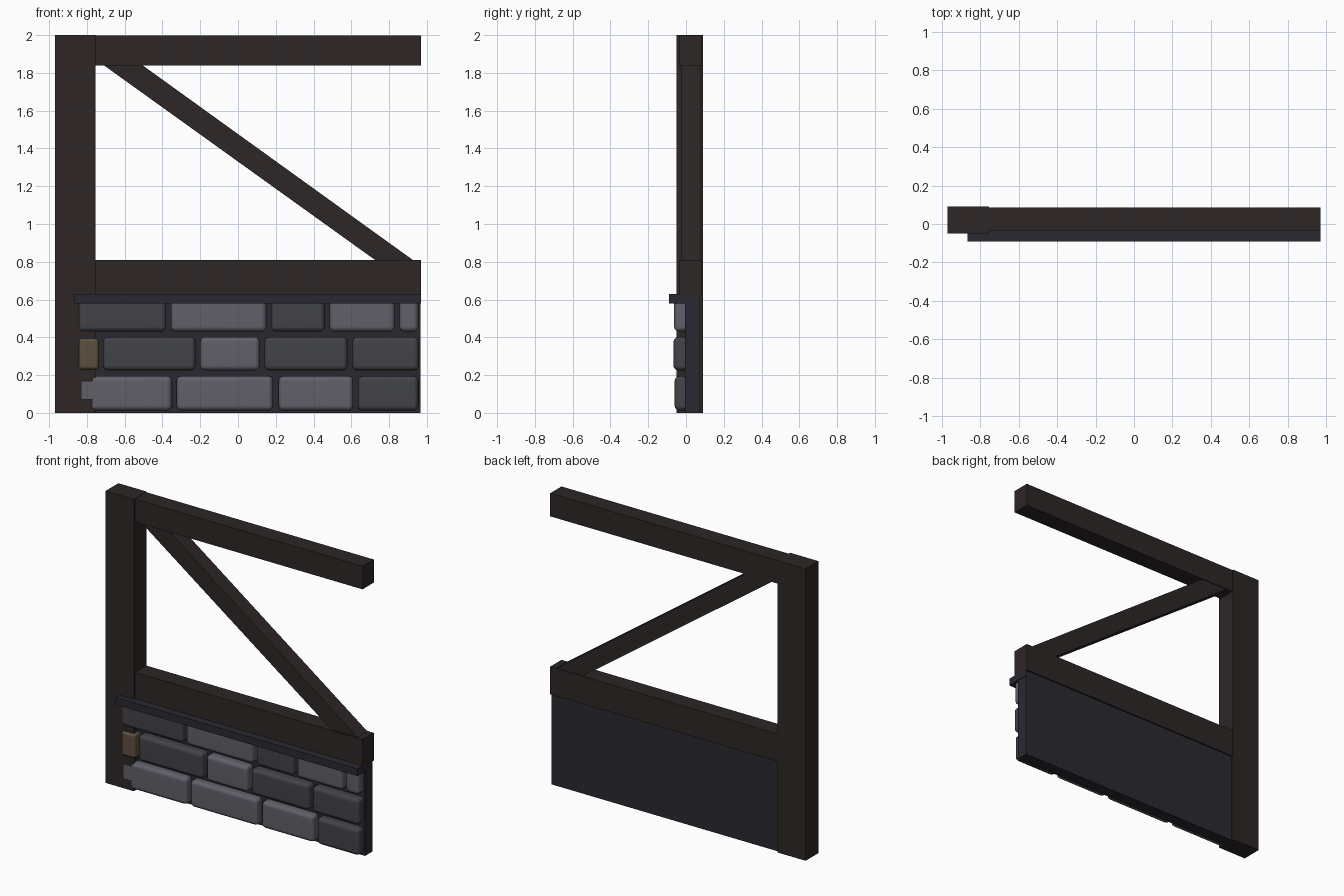
import bpy, bmesh

if "Cube" in bpy.data.objects:
    bpy.data.objects.remove(bpy.data.objects["Cube"])


def material(name, rgb):
    m = bpy.data.materials.new(name)
    m.diffuse_color = (*rgb, 1)
    m.use_nodes = True
    m.node_tree.nodes["Principled BSDF"].inputs["Base Color"].default_value = m.diffuse_color
    return m


TIMBER = material("dark_timber", (0.026, 0.020, 0.019))
MORTAR = material("mortar", (0.022, 0.022, 0.030))
LIGHT = material("light_stone", (0.120, 0.115, 0.140))
DARK = material("dark_stone", (0.055, 0.056, 0.065))
BROWN = material("brown_stone", (0.110, 0.080, 0.050))


def prism(name, outline, y0, y1, mat):
    """Extrude an x-z outline from y0 to y1."""
    bm = bmesh.new()
    face = bm.faces.new([bm.verts.new((x, y0, z)) for x, z in outline])
    new = bmesh.ops.extrude_face_region(bm, geom=[face])["geom"]
    for v in new:
        if isinstance(v, bmesh.types.BMVert):
            v.co.y = y1
    bmesh.ops.recalc_face_normals(bm, faces=bm.faces)
    mesh = bpy.data.meshes.new(name)
    bm.to_mesh(mesh)
    bm.free()
    mesh.materials.append(mat)
    obj = bpy.data.objects.new(name, mesh)
    bpy.context.collection.objects.link(obj)
    return obj


def box(name, x0, x1, y0, y1, z0, z1, mat):
    return prism(name, [(x0, z0), (x1, z0), (x1, z1), (x0, z1)], y0, y1, mat)


def stone(name, x0, x1, front, z0, z1, mat, width=0.026):
    """Rounded block sunk into the wall."""
    obj = box(name, x0, x1, front, 0.03, z0, z1, mat)
    b = obj.modifiers.new("rounding", "BEVEL")
    b.width = width
    b.segments = 3
    for p in obj.data.polygons:
        p.use_smooth = True
    w = obj.modifiers.new("flat_faces", "WEIGHTED_NORMAL")
    w.keep_sharp = True


# Timber frame
box("corner_post", -0.97, -0.755, -0.05, 0.09, 0, 2, TIMBER)
box("top_beam", -0.76, 0.97, -0.037, 0.085, 1.84, 1.998, TIMBER)
box("middle_beam", -0.76, 0.97, -0.037, 0.085, 0.62, 0.81, TIMBER)
prism("diagonal_brace", [(-0.71, 1.84), (0.725, 0.81), (0.925, 0.81), (-0.505, 1.84)],
      -0.027, 0.08, TIMBER)

# Wall backing and projecting ledge
box("wall_backing", -0.76, 0.967, -0.005, 0.075, 0, 0.63, MORTAR)
box("stone_ledge", -0.865, 0.97, -0.09, 0.07, 0.58, 0.63, MORTAR)

# Stone courses: front depth, bottom, top, then (left, right, material)
courses = [
    (-0.060, 0.012, 0.195, [(-0.78, -0.35, LIGHT), (-0.325, 0.185, LIGHT),
                            (0.215, 0.61, LIGHT), (0.635, 0.955, DARK)]),
    (-0.066, 0.225, 0.402, [(-0.715, -0.225, DARK), (-0.20, 0.115, LIGHT),
                            (0.14, 0.58, DARK), (0.605, 0.958, DARK)]),
    (-0.063, 0.430, 0.605, [(-0.845, -0.38, DARK), (-0.355, 0.15, LIGHT),
                            (0.175, 0.46, DARK), (0.485, 0.83, LIGHT),
                            (0.855, 0.955, LIGHT)]),
]
for r, (front, z0, z1, row) in enumerate(courses):
    for i, (x0, x1, mat) in enumerate(row):
        stone(f"stone_{r + 1}_{i + 1}", x0, x1, front, z0, z1, mat)

# Stones overlapping the post
box("stone_tongue", -0.83, -0.745, -0.059, 0, 0.07, 0.17, LIGHT)
stone("brown_stone", -0.843, -0.737, -0.066, 0.23, 0.395, BROWN, 0.018)
